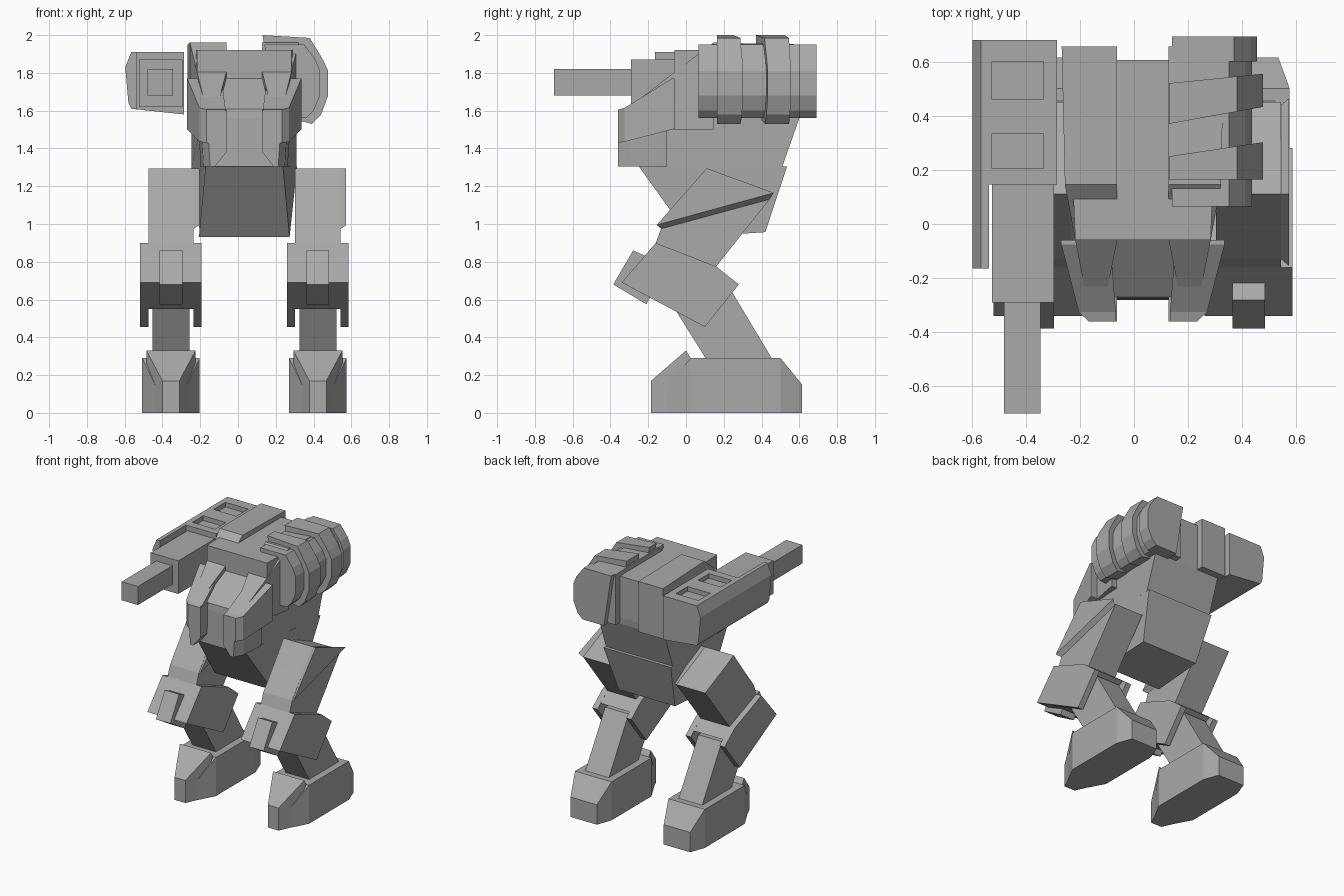
import bpy, bmesh

old = bpy.data.objects.get("Cube")
if old:
    bpy.data.objects.remove(old, do_unlink=True)

grey = bpy.data.materials.new("armor grey")
grey.use_nodes = True
tone = (0.4, 0.4, 0.4, 1)
grey.diffuse_color = tone
grey.node_tree.nodes["Principled BSDF"].inputs["Base Color"].default_value = tone

MID = 0.033  # centre line of the body


def loft(name, sections):
    """Skin matching rings of points and cap both ends."""
    bm = bmesh.new()
    rings = [[bm.verts.new(p) for p in s] for s in sections]
    n = len(rings[0])
    for a, b in zip(rings, rings[1:]):
        for i in range(n):
            j = (i + 1) % n
            bm.faces.new((a[i], a[j], b[j], b[i]))
    bm.faces.new(rings[0])
    bm.faces.new(rings[-1])
    bmesh.ops.recalc_face_normals(bm, faces=bm.faces)
    mesh = bpy.data.meshes.new(name)
    bm.to_mesh(mesh)
    bm.free()
    mesh.materials.append(grey)
    obj = bpy.data.objects.new(name, mesh)
    bpy.context.collection.objects.link(obj)
    return obj


def side_prism(name, yz, x0, x1):
    return loft(name, [[(x, y, z) for y, z in yz] for x in (x0, x1)])


def front_prism(name, xz, *ys):
    return loft(name, [[(x, y, z) for x, z in xz] for y in ys])


def rect(y, x0, x1, z0, z1):
    return [(x0, y, z0), (x1, y, z0), (x1, y, z1), (x0, y, z1)]


def box(name, x0, x1, y0, y1, z0, z1):
    return loft(name, [rect(y, x0, x1, z0, z1) for y in (y0, y1)])


def body_pair(name, sections):
    """Loft on both sides of the body centre line."""
    for side, s in (("left", 1), ("right", -1)):
        loft(side + "_" + name, [[(MID + s * x, y, z) for x, y, z in sec] for sec in sections])


# Legs: the same leg is repeated on each side
for side, cx in (("left", 0.423), ("right", -0.355)):
    def tag(part):
        return side + "_" + part

    def foot_rect(y, w, h):
        return rect(y, cx - w, cx + w, 0, h)

    loft(tag("foot"), [foot_rect(-0.1, 0.085, 0.15), foot_rect(0.025, 0.152, 0.29),
                       foot_rect(0.5, 0.152, 0.29), foot_rect(0.615, 0.11, 0.15)])
    loft(tag("toe"), [foot_rect(-0.185, 0.045, 0.17), foot_rect(0, 0.13, 0.33),
                      foot_rect(0.025, 0.13, 0.29)])
    side_prism(tag("shin"), [(0.11, 0.28), (0.46, 0.28), (0.22, 0.68), (-0.14, 0.68)],
               cx - 0.098, cx + 0.098)

    # Knee with cheek plates and cap
    knee = [(-0.16, 0.9), (0.16, 0.775), (0.28, 0.68), (0.1, 0.455), (-0.34, 0.69)]
    for label, a, b in (("inner", -0.163, -0.12), ("outer", 0.12, 0.163)):
        side_prism(tag(label + "_knee_cheek"), knee, cx + a, cx + b)
    side_prism(tag("knee"), [(-0.16, 0.9), (0.16, 0.775), (0.24, 0.71), (-0.07, 0.55), (-0.34, 0.69)],
               cx - 0.12, cx + 0.12)
    side_prism(tag("knee_cap"), [(-0.28, 0.86), (-0.385, 0.68), (-0.21, 0.575), (-0.1, 0.78)],
               cx - 0.06, cx + 0.06)

    # Thigh with a thicker upper shell
    side_prism(tag("thigh"), [(-0.16, 0.9), (0.16, 0.775), (0.45, 1.14), (0.11, 1.29), (-0.13, 0.98)],
               cx - 0.12, cx + 0.12)
    shell = [(0.11, 1.295), (0.465, 1.165), (-0.155, 0.995)]
    lower = [(0.11, 1.295), (0.44, 1.13), (-0.13, 0.975)]
    loft(tag("thigh_shell"), [[(cx - 0.12, y, z) for y, z in lower],
                              [(cx + 0.12, y, z) for y, z in lower],
                              [(cx + 0.15, y, z) for y, z in shell]])


def level(z, front, back, wf, wb):
    return [(MID - wf, front, z), (MID + wf, front, z), (MID + wb, back, z), (MID - wb, back, z)]


# Pelvis and torso
pelvis = [level(0.93, 0.02, 0.42, 0.24, 0.235), level(1.305, -0.25, 0.535, 0.205, 0.28)]
for v in (2, 3):
    pelvis[0][v] = pelvis[0][v][:2] + (0.957,)
loft("pelvis", pelvis)
loft("torso", [level(1.305, -0.28, 0.51, 0.2, 0.278), level(1.56, -0.275, 0.6, 0.22, 0.278),
               level(1.61, -0.27, 0.605, 0.22, 0.278), level(1.77, -0.06, 0.605, 0.25, 0.278),
               level(1.92, -0.06, 0.605, 0.25, 0.278)])

# Front pods, cheek plates, sloped rails and shoulder blocks
def pod(y, w, top):
    return [(0.155, y, 1.305), (w - 0.02, y, 1.305), (w, y, top), (0.095, y, top), (0.095, y, 1.38)]


body_pair("front_pod", [pod(-0.36, 0.2, 1.6), pod(-0.29, 0.235, 1.61), pod(-0.1, 0.25, 1.61)])
body_pair("cheek_plate", [rect(-0.36, 0.1, 0.2, 1.43, 1.605), rect(-0.325, 0.1, 0.237, 1.435, 1.615),
                          rect(-0.075, 0.12, 0.302, 1.5, 1.77), rect(-0.06, 0.12, 0.302, 1.505, 1.77)])
body_pair("rail", [rect(-0.3, 0.143, 0.203, 1.5, 1.62), rect(-0.06, 0.095, 0.25, 1.5, 1.805),
                   rect(0.145, 0.095, 0.288, 1.5, 1.96)])
body_pair("shoulder", [rect(0.145, 0.095, 0.288, 1.57, 1.96), rect(0.655, 0.095, 0.3, 1.57, 1.95)])

# Left shoulder drum with two raised bands
drum = [(0.14, 1.95), (0.35, 1.95), (0.41, 1.87), (0.435, 1.81), (0.435, 1.68),
        (0.4, 1.6), (0.36, 1.56), (0.2, 1.56)]
band = [(0.13, 2.0), (0.38, 1.985), (0.45, 1.87), (0.477, 1.81), (0.477, 1.68),
        (0.44, 1.58), (0.39, 1.53), (0.2, 1.58)]
front_prism("drum", drum, 0.065, 0.69)
for name, start, end, skew0, skew1 in (("front_band", 0.165, 0.25, 0, 0.15),
                                       ("rear_band", 0.37, 0.52, 0.18, 0.1)):
    loft(name, [[(x, y + k * (x - 0.13), z) for x, z in band]
                for y, k in ((start, skew0), (end, skew1))])
front_prism("drum_rear", [(x if x < 0.3 else x + 0.02, z) for x, z in drum], 0.6, 0.692)

# Right shoulder gun housing with two recessed hatches
housing = front_prism("gun_housing", [(-0.285, 1.91), (-0.565, 1.91), (-0.597, 1.83), (-0.58, 1.64),
                                      (-0.565, 1.61), (-0.285, 1.58)], 0.145, 0.68)
for i, (y0, y1) in enumerate(((0.205, 0.335), (0.46, 0.6))):
    cutter = box("hatch_cutter", -0.525, -0.335, y0, y1, 1.875, 1.95)
    cutter.hide_render = True
    cutter.hide_viewport = True
    cut = housing.modifiers.new("hatch", 'BOOLEAN')
    cut.object = cutter
    cut.solver = 'EXACT'
front_prism("gun_side_plate", [(-0.535, 1.91), (-0.565, 1.91), (-0.597, 1.83), (-0.58, 1.64),
                               (-0.565, 1.61), (-0.535, 1.61)], -0.165, 0.15)
box("gun_body", -0.525, -0.295, -0.29, 0.16, 1.62, 1.87)
box("gun_barrel", -0.48, -0.345, -0.7, -0.28, 1.68, 1.82)
